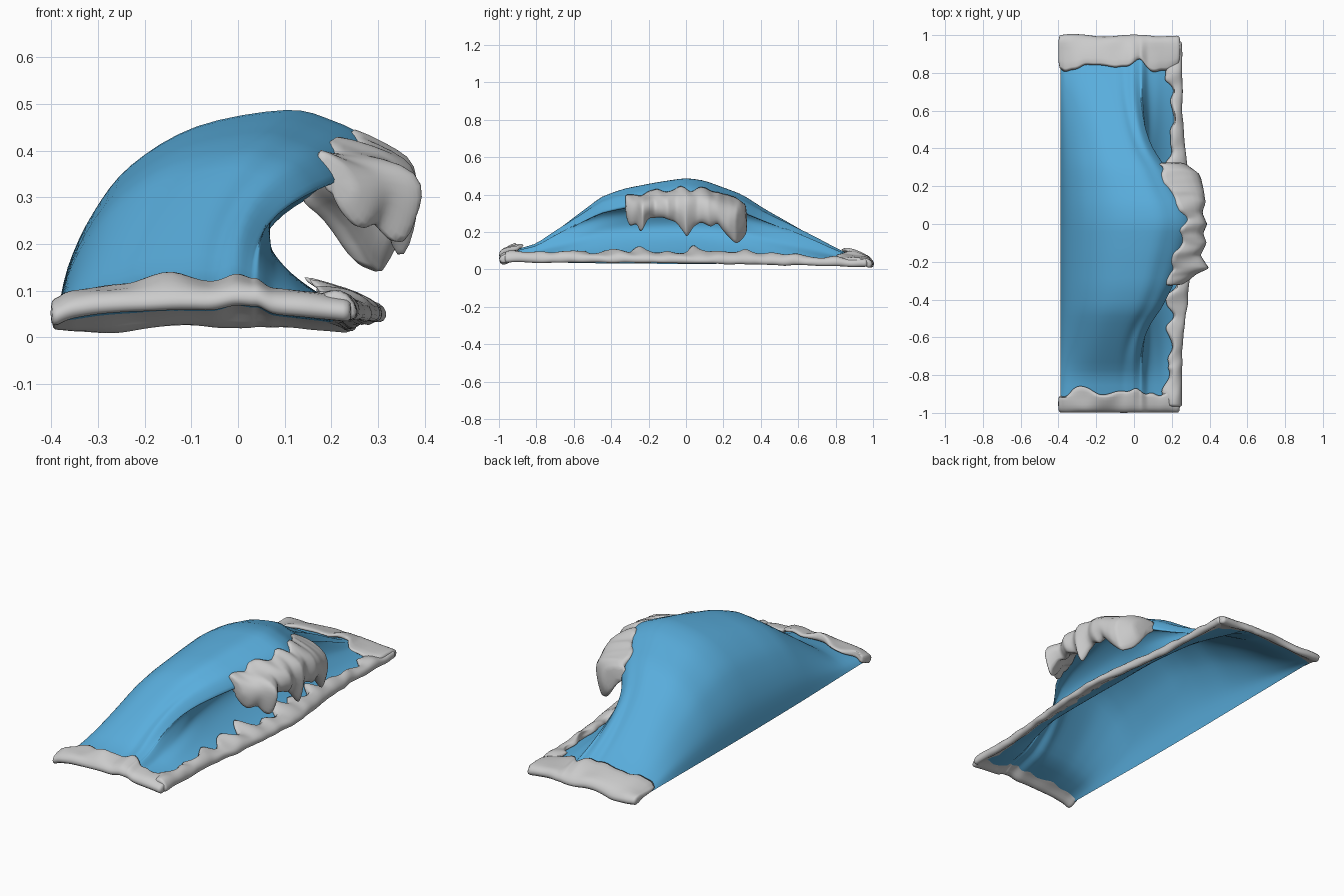
import bpy, bmesh, math
from mathutils import Vector, noise

if "Cube" in bpy.data.objects:
    bpy.data.objects.remove(bpy.data.objects["Cube"])


def table(pairs, t):
    """Linear lookup in a list of (key, value) pairs."""
    if t <= pairs[0][0]:
        return pairs[0][1]
    for (a, va), (b, vb) in zip(pairs, pairs[1:]):
        if t <= b:
            return va + (vb - va) * (t - a) / (b - a)
    return pairs[-1][1]


# Cross-section of the breaking wave at its middle: back, crest, lip, hollow, floor
CURL = [(-.39, .03), (-.365, .15), (-.31, .267), (-.23, .367), (-.09, .45), (.1, .485),
        (.2, .462), (.27, .425), (.31, .37), (.27, .355), (.19, .365), (.11, .33),
        (.065, .285), (.045, .23), (.07, .175), (.135, .12), (.21, .075), (.295, .045)]
# x positions of the same points where the wave has flattened out
FLAT = [-.39, -.37, -.33, -.28, -.21, -.1, -.05, -.01, .02, .03, .04, .05,
        .07, .09, .125, .16, .2, .235]
# Swell of the wave along its length
SWELL = [(-1, .02), (-.8, .15), (-.62, .47), (-.45, .77), (-.33, .87), (-.15, .955), (0, 1.01),
         (.1, .98), (.3, .815), (.42, .64), (.6, .41), (.78, .17), (.87, .07), (1, .0)]
LAST = len(CURL) - 1


def wave(k, y):
    """Point on the water sheet: k runs over the section, y along the wave."""
    k = max(0, min(LAST, k))
    i = min(int(k), LAST - 1)
    f = k - i
    w = (table(SWELL, y - .02) + table(SWELL, y) + table(SWELL, y + .02)) / 3
    pts = []
    for j in (max(0, i - 1), i, i + 1, min(LAST, i + 2)):
        # the lip draws back faster than the body of the wave
        wx = w ** (2 + 1.2 * min(1, max(0, (j - 3) / 4)))
        wz = w ** .85 if 7 <= j <= 11 else w
        x = FLAT[j] + (CURL[j][0] - FLAT[j]) * wx
        base = .038 + .016 * math.sin(math.pi * j / LAST)
        pts.append(Vector((x, y, base + (CURL[j][1] - base) * wz)))
    a, b, c, d = pts
    p = b + .5 * f * ((c - a) + f * ((2 * a - 5 * b + 4 * c - d) + f * (3 * (b - c) + d - a)))
    p.z -= .012 * y * min(1, k / 2 + abs(y) * .3)
    return p


def rough(a, b, size=1.0):
    return noise.noise(Vector((a, b, 3.7))) * size


def make(name, rows, closed, lumps=0):
    """Skin a list of point rows; closed rows become a capped, lumpy solid."""
    bm = bmesh.new()
    vs = [[bm.verts.new(p) for p in r] for r in rows]
    n = len(rows[0])
    for a, b in zip(vs, vs[1:]):
        for i in range(n if closed else n - 1):
            j = (i + 1) % n
            bm.faces.new((a[i], a[j], b[j], b[i]))
    if closed:
        bm.faces.new(vs[0])
        bm.faces.new(vs[-1][::-1])
    bmesh.ops.recalc_face_normals(bm, faces=bm.faces)
    if lumps:
        for v in bm.verts:
            v.co += noise.noise_vector(v.co * 13) * lumps
    me = bpy.data.meshes.new(name)
    bm.to_mesh(me)
    bm.free()
    for p in me.polygons:
        p.use_smooth = True
    ob = bpy.data.objects.new(name, me)
    bpy.context.collection.objects.link(ob)
    if closed:
        mod = ob.modifiers.new("smooth", 'SUBSURF')
        mod.levels = mod.render_levels = 1
    return ob


# Water sheet, open underneath
water = make("water_wave", [[wave(k / 4, -.975 + 1.95 * r / 48) for k in range(LAST * 4 + 1)]
                            for r in range(49)], False)
blue = bpy.data.materials.new("water_blue")
blue.diffuse_color = (.1, .42, .72, 1)
blue.use_nodes = True
blue.node_tree.nodes["Principled BSDF"].inputs["Base Color"].default_value = blue.diffuse_color
water.data.materials.append(blue)


# Foam blankets over the two flat ends
def end_foam(name, s):
    rows = []
    for r in range(49):
        k = LAST * r / 48
        x = wave(k, s).x
        inner = (.82 if s > 0 else .865) + .022 * math.sin(x * 26 + s) + rough(x * 14, s * 5, .05)
        edge = .992 + (.006 * math.cos(x * 20) if s > 0 else 0)
        lump = .012 + rough(x * 9, s * 2, .02)
        if s < 0:
            lump += .018 * math.exp(-((x + .15) / .04) ** 2)
        sag = .006 * (1 + math.cos((x + .25) * 25)) * (x < .12) if s > 0 else 0
        out = Vector(((-.012 if r == 0 else .012 if r == 48 else 0), 0, 0))
        prof = [(inner, .004), (inner + .02, .022 + lump * .7), (.91, .02 + lump),
                (.96, .028 + lump * .4 - sag * .6), (edge - .005, .025 - sag),
                (edge + .012, .002 - sag), (edge - .005, -.022 - sag),
                (.96, -.014 - sag * .4), (.94, .001)]
        rows.append([wave(k, s * y) + Vector((0, 0, z)) + out for y, z in prof])
    make(name, rows, True, .004)


end_foam("front_end_foam", -1)
end_foam("back_end_foam", 1)

# Foam strip along the foot of the wave, with a ragged inner edge
rows = []
for r in range(121):
    y = -.97 + 1.94 * r / 120
    rag = .2 * math.sin(y * 42) + rough(y * 14, 1, .9)
    k = 15.6 - rag + (-.6 if abs(y) > .75 else 0)
    lump = rough(y * 11, 8, .025)
    prof = [(k, 0, .003), (k + .35, 0, .022 + lump * .5), (16.2, 0, .034 + lump),
            (16.8, .006, .034 + lump * .6), (17, .018, .022), (17, .022, -.002),
            (17, .008, -.016), (16.7, 0, -.012), (16.4, 0, -.001)]
    rows.append([wave(a, y) + Vector((dx, 0, dz)) for a, dx, dz in prof])
make("foot_foam", rows, True, .006)

# Foam hanging from the curling lip
DRIP = [(-.33, .30), (-.3, .22), (-.27, .24), (-.245, .18), (-.2, .265), (-.12, .27), (-.06, .25),
        (0, .16), (.04, .21), (.08, .24), (.13, .22), (.17, .24), (.21, .19), (.265, .12),
        (.3, .15), (.33, .22)]
REACH = [(-.33, .25), (-.28, .32), (-.23, .405), (-.17, .355), (-.1, .39), (-.05, .37),
         (0, .39), (.06, .37), (.12, .38), (.2, .365), (.27, .345), (.33, .26)]
rows = []
for r in range(61):
    y = -.325 + .65 * r / 60
    b, m = table(DRIP, y), table(REACH, y)
    lip = wave(8, y)
    rag = max(-.3, .3 * math.sin(y * 47) + rough(y * 16, 5, .9)) + 5 * max(0, abs(y) - .22)
    top = wave(6.6 + rag, y)
    mid = wave(7.2 + rag * .4, y)
    j = rough(y * 18, 2, .02)
    ring = [(top.x, top.z + .004), (mid.x, mid.z + .02 + j),
            (lip.x * .5 + m * .5 - .005, lip.z + .035 + j), (m - .012, lip.z + .005),
            (m, lip.z * .65 + b * .35), (m - .01 + j, lip.z * .3 + b * .7),
            (m - .035, b), (m - .06, b + .02), (lip.x * .5 + m * .5 - .03, lip.z * .6 + b * .4),
            (lip.x - .01, lip.z - .03 - j), (wave(9.2, y).x, wave(9.2, y).z - .008)]
    rows.append([(x, y, z) for x, z in ring])
make("lip_foam", rows, True, .012)
